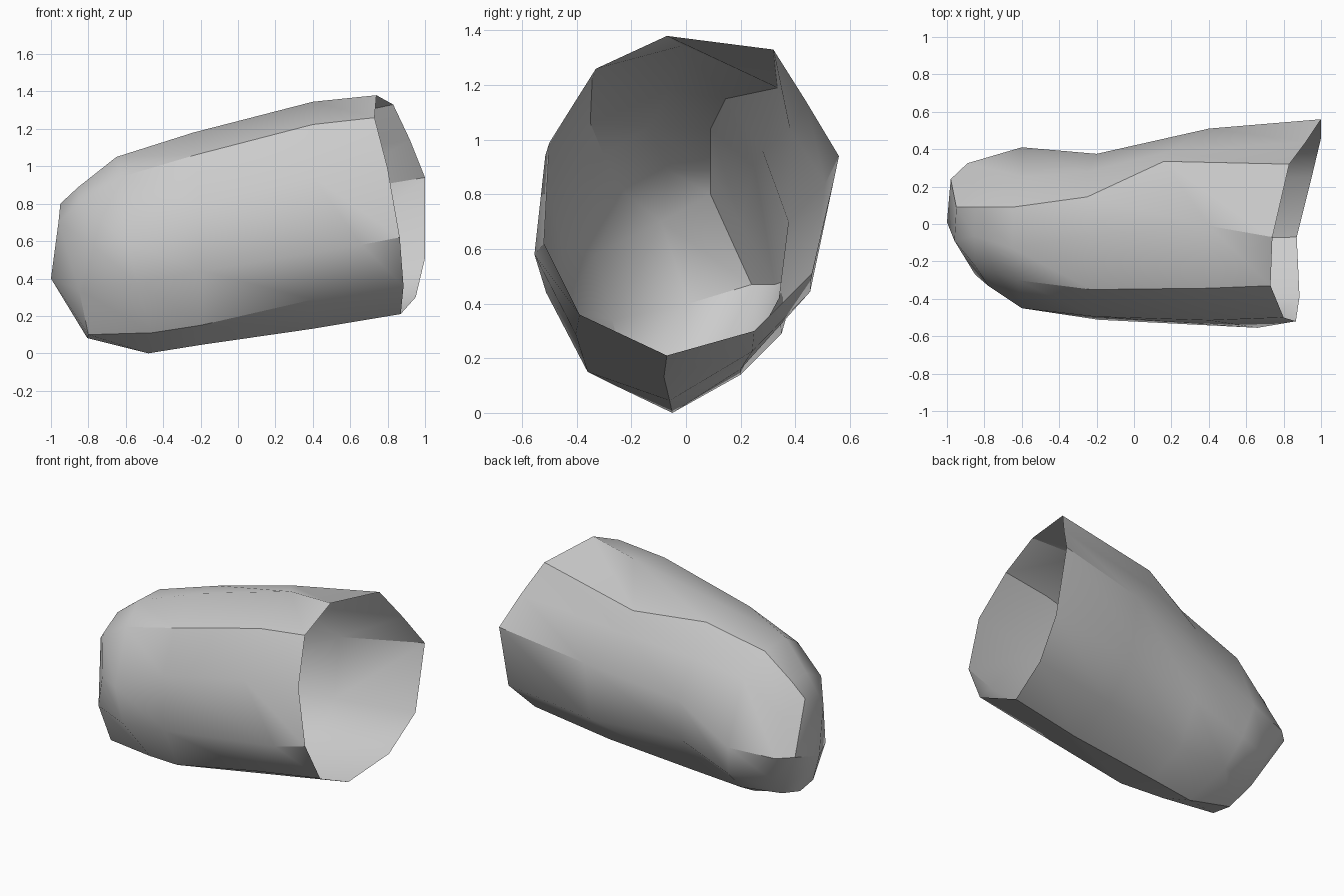
import bpy
import bmesh
import math
from mathutils import Vector

cube = bpy.data.objects.get("Cube")
if cube:
    bpy.data.objects.remove(cube, do_unlink=True)

# Plain grey surface colour
grey = bpy.data.materials.new("plain_grey")
grey.use_nodes = True
colour = (0.6, 0.6, 0.6, 1)
grey.diffuse_color = colour
grey.node_tree.nodes["Principled BSDF"].inputs["Base Color"].default_value = colour

# Slanted open rim, from the top point round the back, under and up the front
rim = [Vector(p) for p in (
    (.74, -.07, 1.38), (.83, .32, 1.33), (.92, .44, 1.14), (1, .56, .94),
    (1, .46, .51), (.95, .25, .30), (.87, -.07, .21), (.885, -.39, .36),
    (.865, -.52, .62), (.80, -.50, .99), (.73, -.33, 1.26))]
rim_middle_height = 0.795


def scaled_ring(x, lean, centre_y, centre_z, width, height, moved):
    """Scaled copy of the rim at x, with the points of the folds moved."""
    ring = []
    for point in rim:
        y = point.y * width + centre_y
        z = (point.z - rim_middle_height) * height + centre_z
        ring.append(Vector((x + lean * (z - centre_z), y, z)))
    for index, position in moved.items():
        ring[index] = Vector(position)
    return ring


# Cross-sections of the sleeve towards its closed end
rings = [
    rim,
    scaled_ring(.4, 0, -.01, .74, 1.01, 1.04, {
        0: (.4, -.01, 1.345), 1: (.16, .335, 1.19),
        2: (.16, .38, 1.04), 3: (.4, .51, .84), 8: (.66, -.555, .58)}),
    scaled_ring(-.2, -.06, -.07, .61, .85, .97, {
        0: (-.24, -.06, 1.18), 1: (-.25, .145, 1.15),
        2: (-.25, .28, .96), 3: (-.2, .375, .7), 4: (-.2, .34, .42),
        5: (-.2, .2, .16), 6: (-.2, -.06, .045), 7: (-.2, -.36, .15)}),
    scaled_ring(-.56, -.15, -.03, .53, .82, .89, {
        0: (-.65, -.13, 1.05), 1: (-.65, .09, 1.04),
        2: (-.6, .25, .9), 3: (-.6, .41, .5), 4: (-.56, .35, .29),
        5: (-.55, .2, .14), 6: (-.48, -.05, 0), 7: (-.46, -.28, .11),
        9: (-.6, -.45, .6)}),
    scaled_ring(-.83, -.06, -.02, .485, .62, .69, {
        1: (-.85, .09, .89), 2: (-.86, .2, .7), 3: (-.89, .325, .47),
        7: (-.8, -.21, .1), 8: (-.85, -.27, .34), 9: (-.78, -.33, .58)}),
]

# Four corners of the small closed end; neighbouring columns share a corner
front, top, back, bottom = (Vector(p) for p in (
    (-.96, -.09, .70), (-.95, .09, .80), (-.98, .24, .47), (-1, .01, .40)))
rings.append([front, top, top, back, back, back,
              bottom, bottom, bottom, front, front])

# Skin the cross-sections
bm = bmesh.new()
loops = [[bm.verts.new(point) for point in ring] for ring in rings]
for outer, inner in zip(loops, loops[1:]):
    for i in range(len(rim)):
        j = (i + 1) % len(rim)
        bm.faces.new((outer[i], outer[j], inner[j], inner[i]))
bm.faces.new(loops[-1])
bmesh.ops.remove_doubles(bm, verts=bm.verts, dist=0.001)

mesh = bpy.data.meshes.new("sleeve_shell")
bm.to_mesh(mesh)
bm.free()
mesh.materials.append(grey)
shell = bpy.data.objects.new("sleeve_shell", mesh)
bpy.context.collection.objects.link(shell)

# Smooth gentle bends and keep the folds sharp
bpy.ops.object.select_all(action="DESELECT")
shell.select_set(True)
bpy.context.view_layer.objects.active = shell
bpy.ops.object.shade_smooth_by_angle(angle=math.radians(35))
